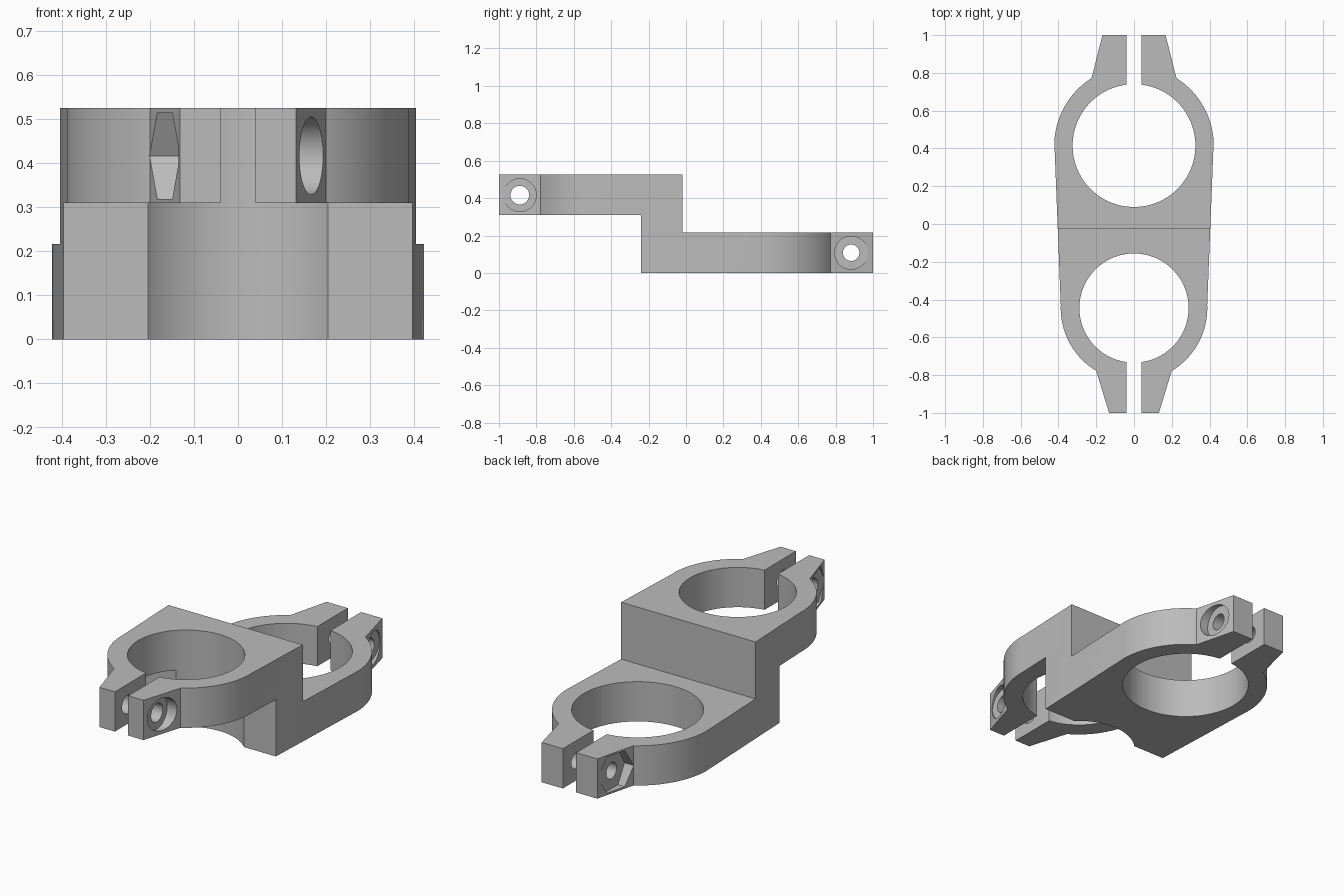
import bpy, bmesh
from math import pi, sin, cos, asin, sqrt

cube = bpy.data.objects.get("Cube")
if cube:
    bpy.data.objects.remove(cube, do_unlink=True)

grey = bpy.data.materials.new("plain grey")
grey.use_nodes = True
colour = (0.5, 0.5, 0.5, 1)
grey.diffuse_color = colour
grey.node_tree.nodes["Principled BSDF"].inputs["Base Color"].default_value = colour

# Clamp sizes: side is the y direction in which the clamp opens
CLAMPS = [
    dict(side=1, y=0.415, r_in=0.325, r_out=0.422, ear=0.225, tip=0.167, z=0.108, bolt_y=0.883, bore=0.044),
    dict(side=-1, y=-0.445, r_in=0.289, r_out=0.388, ear=0.2, tip=0.132, z=0.416, bolt_y=-0.8885, bore=0.05),
]
TOP, LOW_TOP, HIGH_BASE = 0.525, 0.216, 0.309
STEP_BACK, STEP_FRONT = -0.02, -0.24


def new_object(name, bm):
    bmesh.ops.recalc_face_normals(bm, faces=bm.faces[:])
    mesh = bpy.data.meshes.new(name)
    bm.to_mesh(mesh)
    bm.free()
    mesh.materials.append(grey)
    obj = bpy.data.objects.new(name, mesh)
    bpy.context.collection.objects.link(obj)
    return obj


def prism(name, outline, z0, z1):
    bm = bmesh.new()
    face = bm.faces.new([bm.verts.new((x, y, z0)) for x, y in outline])
    made = bmesh.ops.extrude_face_region(bm, geom=[face])["geom"]
    bmesh.ops.translate(bm, vec=(0, 0, z1 - z0),
                        verts=[v for v in made if isinstance(v, bmesh.types.BMVert)])
    return new_object(name, bm)


def box(name, x0, x1, y0, y1, z0, z1):
    return prism(name, [(x0, y0), (x1, y0), (x1, y1), (x0, y1)], z0, z1)


def rod(name, radius, depth, sides, location, along_x):
    bm = bmesh.new()
    bmesh.ops.create_cone(bm, cap_ends=True, segments=sides,
                          radius1=radius, radius2=radius, depth=depth)
    obj = new_object(name, bm)
    obj.location = location
    if along_x:
        # a corner of the hexagon points along y
        obj.rotation_euler = (0, pi / 2, 0)
    return obj


def half_clamp(c, lean, steps=28):
    """Outer edge on the +x side, from the straight flank to the ear tip."""
    start = c["side"] * asin(lean)
    end = pi / 2 - asin(c["ear"] / c["r_out"])
    points = []
    for i in range(steps + 1):
        a = start + (end - start) * i / steps
        points.append((c["r_out"] * cos(a), c["y"] + c["side"] * c["r_out"] * sin(a)))
    return points + [(c["tip"], c["side"])]


# Plan outline: two rings joined by tangent flanks
back, front = CLAMPS
lean = (back["r_out"] - front["r_out"]) / (back["y"] - front["y"])
right = half_clamp(front, -lean * -1)[::-1] + half_clamp(back, -lean * -1)
body = prism("double_clamp", right + [(-x, y) for x, y in reversed(right)], 0, TOP)

# Step cutters give each clamp its own level
cutters = [
    box("step_cut_back", -1, 1, STEP_BACK, 2, LOW_TOP, 1),
    box("step_cut_front", -1, 1, -2, STEP_FRONT, -1, HIGH_BASE),
]
for c in CLAMPS:
    y, z, by = c["y"], c["z"], c["bolt_y"]
    floor = c["tip"] + 0.003
    y0, y1 = sorted((y, c["side"] * 2))
    cutters += [
        rod("ring_bore", c["r_in"], 3, 96, (0, y, 0), False),
        box("clamp_slot", -0.04, 0.04, y0, y1, -1, 1),
        rod("bolt_bore", c["bore"], 2, 32, (0, by, z), True),
        # round seat on one ear, hexagonal nut pocket on the other
        rod("bolt_head_seat", 0.088, 0.4, 48, (floor + 0.2, by, z), True),
        rod("nut_pocket", 0.1125, 0.4, 6, (-floor - 0.2, by, z), True),
    ]

for cutter in cutters:
    cutter.hide_render = True
    mod = body.modifiers.new(cutter.name, "BOOLEAN")
    mod.operation = "DIFFERENCE"
    mod.solver = "EXACT"
    mod.object = cutter

# Bake the cuts and drop the cutters
bpy.context.view_layer.update()
result = bpy.data.meshes.new_from_object(
    body.evaluated_get(bpy.context.evaluated_depsgraph_get()))
body.modifiers.clear()
body.data = result
for cutter in cutters:
    bpy.data.objects.remove(cutter, do_unlink=True)

bpy.ops.object.select_all(action="DESELECT")
body.select_set(True)
bpy.context.view_layer.objects.active = body
bpy.ops.object.shade_smooth_by_angle(angle=0.5)
